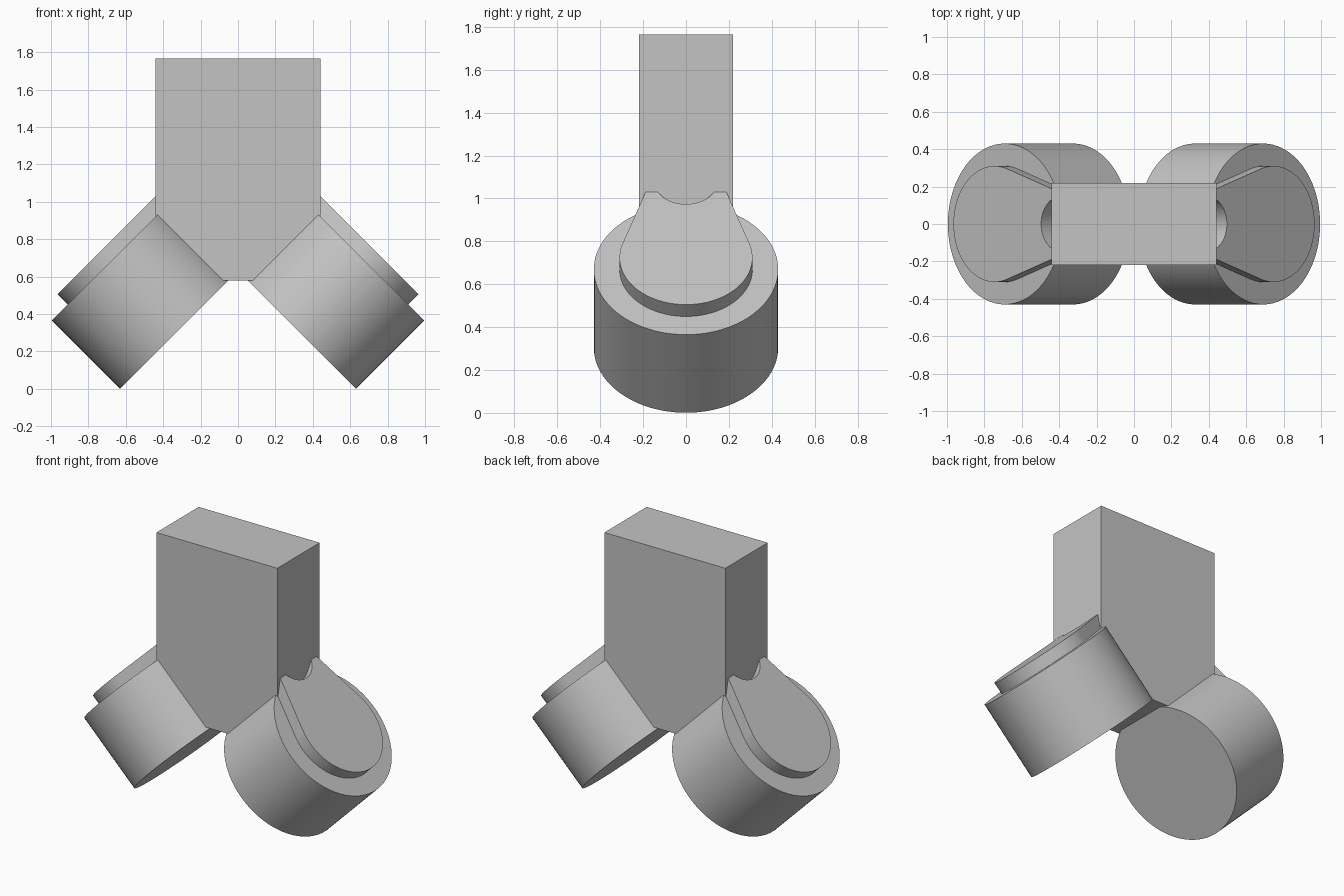
import bpy
import bmesh
import math
from mathutils import Matrix, Vector

cube = bpy.data.objects.get("Cube")
if cube:
    bpy.data.objects.remove(cube, do_unlink=True)

# Single flat colour
grey = bpy.data.materials.new("plain grey")
grey.use_nodes = True
colour = (0.55, 0.55, 0.55, 1)
grey.diffuse_color = colour
grey.node_tree.nodes["Principled BSDF"].inputs["Base Color"].default_value = colour


def arc(cu, radius, start, end, steps):
    """Points (u, v) on an arc centred on the u axis, angles in radians."""
    angles = [start + (end - start) * i / steps for i in range(steps + 1)]
    return [(cu + radius * math.cos(a), radius * math.sin(a)) for a in angles]


def prism(name, outline, low, high, matrix):
    """Extrude a closed outline along local z and place it."""
    bm = bmesh.new()
    face = bm.faces.new([bm.verts.new((u, v, low)) for u, v in outline])
    top = bmesh.ops.extrude_face_region(bm, geom=[face])["geom"]
    moved = [g for g in top if isinstance(g, bmesh.types.BMVert)]
    bmesh.ops.translate(bm, verts=moved, vec=(0, 0, high - low))
    bm.transform(matrix)
    bmesh.ops.recalc_face_normals(bm, faces=bm.faces)
    mesh = bpy.data.meshes.new(name)
    bm.to_mesh(mesh)
    bm.free()
    mesh.materials.append(grey)
    obj = bpy.data.objects.new(name, mesh)
    bpy.context.collection.objects.link(obj)
    bpy.ops.object.select_all(action="DESELECT")
    obj.select_set(True)
    bpy.context.view_layer.objects.active = obj
    bpy.ops.object.shade_smooth_by_angle(angle=math.radians(30))
    return obj


# Upright central block
w, d = 0.44, 0.22
prism("central_block", [(-w, -d), (w, -d), (w, d), (-w, d)], 0.58, 1.765,
      Matrix.Identity(4))

# Raised pad: round end, tapering sides and a round notch beside the block
pad_r, neck_u, neck_v = 0.31, 0.46, 0.18
tangent = math.atan2(neck_v, neck_u) + math.acos(pad_r / math.hypot(neck_u, neck_v))
notch_u, notch_r = 0.50, 0.147
notch = math.acos((neck_u - notch_u) / notch_r)
pad = arc(0, pad_r, tangent, 2 * math.pi - tangent, 72)
pad += [(neck_u, -neck_v)]
pad += arc(notch_u, notch_r, 2 * math.pi - notch, notch, 24)
pad += [(neck_u, neck_v)]

drum = arc(0, 0.43, 0, 2 * math.pi, 96)[:-1]

# Angled drums with their pads: local x runs up towards the block
for side, s in (("left", 1), ("right", -1)):
    up = Vector((-s, 0, 1)).normalized()
    out = Vector((s, 0, 1)).normalized()
    across = out.cross(up)
    place = Matrix((up, across, out)).transposed().to_4x4()
    place.translation = Vector((s * 0.691, 0, 0.669))
    prism(side + "_drum", drum, -0.515, 0, place)
    prism(side + "_pad", pad, -0.02, 0.078, place)
